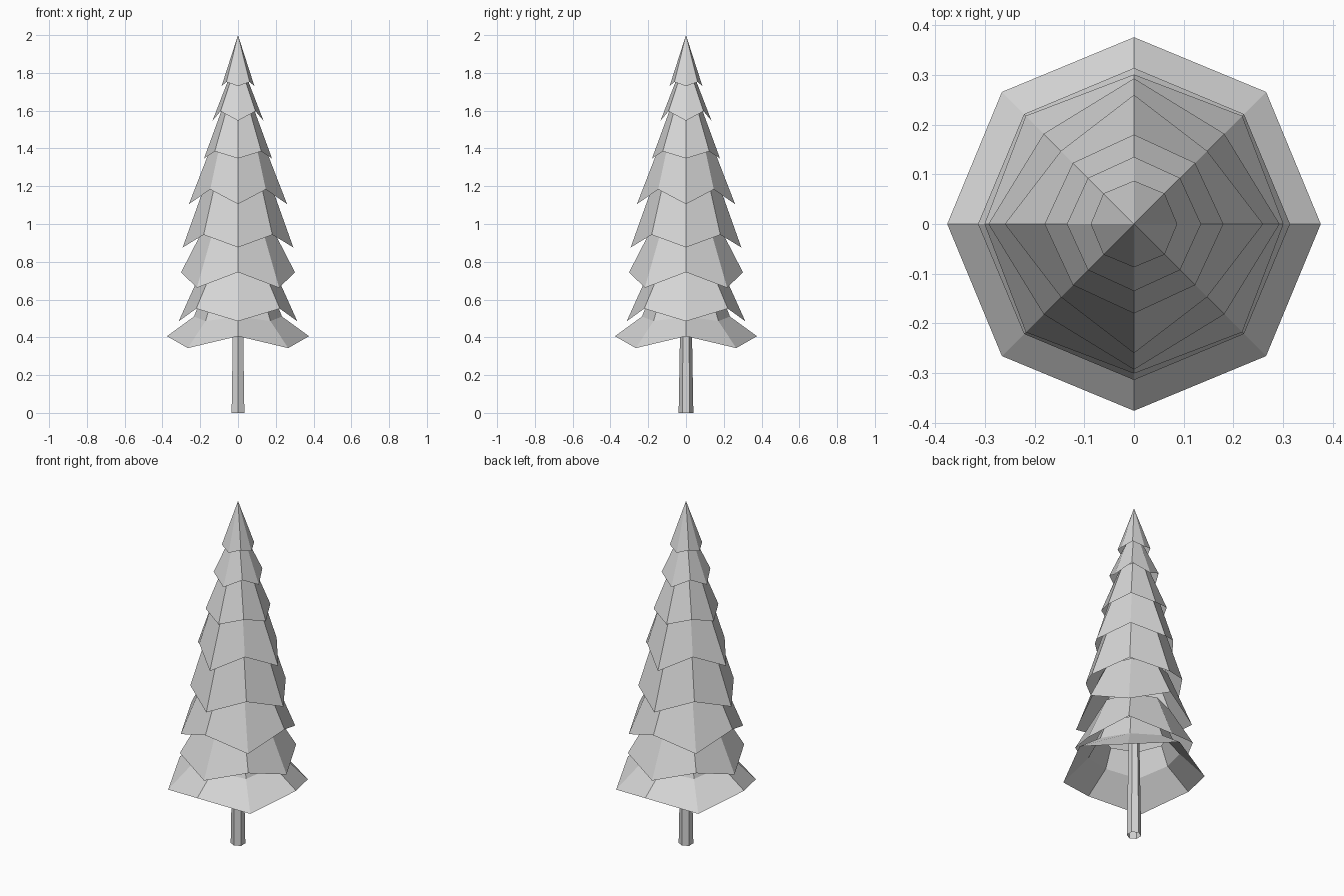
import bpy
import bmesh
from math import cos, sin, pi

cube = bpy.data.objects.get("Cube")
if cube:
    bpy.data.objects.remove(cube)

grey = bpy.data.materials.new("pale_grey")
grey.use_nodes = True
colour = (0.67, 0.67, 0.67, 1)
grey.diffuse_color = colour
grey.node_tree.nodes["Principled BSDF"].inputs["Base Color"].default_value = colour


def finish(name, bm):
    mesh = bpy.data.meshes.new(name)
    bm.to_mesh(mesh)
    bm.free()
    mesh.materials.append(grey)
    obj = bpy.data.objects.new(name, mesh)
    bpy.context.collection.objects.link(obj)
    return obj


def ring(bm, sides, axis, diagonal, turn=0):
    """Ring whose even and odd corners have their own (radius, height)."""
    verts = []
    for i in range(sides):
        r, z = diagonal if i % 2 else axis
        a = turn + 2 * pi * i / sides
        verts.append(bm.verts.new((r * cos(a), r * sin(a), z)))
    return verts


def bridge(bm, lower, upper):
    n = len(lower)
    for i in range(n):
        j = (i + 1) % n
        bm.faces.new((lower[i], lower[j], upper[j], upper[i]))


def skirt(name, *levels):
    """Open eight-sided skirt, each level given as (axis, diagonal) from the hem up."""
    bm = bmesh.new()
    rings = [ring(bm, 8, a, d) for a, d in levels]
    for lower, upper in zip(rings, rings[1:]):
        bridge(bm, lower, upper)
    return finish(name, bm)


# Pointed treetop
bm = bmesh.new()
hem = ring(bm, 8, (0.087, 1.73), (0.087, 1.752))
tip = bm.verts.new((0, 0, 2))
for i in range(8):
    bm.faces.new((hem[i], hem[(i + 1) % 8], tip))
finish("treetop", bm)

# Branch tiers: axis hem, diagonal hem, top ring
tiers = [
    ((0.135, 1.547), (0.131, 1.597), (0.045, 1.78)),
    ((0.18, 1.347), (0.174, 1.385), (0.08, 1.62)),
    ((0.26, 1.105), (0.208, 1.183), (0.13, 1.44)),
    ((0.293, 0.876), (0.257, 0.943), (0.17, 1.22)),
    ((0.301, 0.745), (0.308, 0.662), (0.18, 0.98)),
    ((0.314, 0.485), (0.313, 0.552), (0.19, 0.76)),
]
for n, (axis, diagonal, top) in enumerate(tiers, 1):
    skirt(f"branch_tier_{n}", (axis, diagonal), (top, top))

# Flared bottom tier
skirt("bottom_branch_tier",
      ((0.376, 0.406), (0.376, 0.343)),
      ((0.233, 0.51), (0.243, 0.486)),
      ((0.19, 0.62), (0.19, 0.62)))

# Tapered six-sided trunk, open at the foot
bm = bmesh.new()
foot = ring(bm, 6, (0.039, 0), (0.039, 0), pi / 2)
head = ring(bm, 6, (0.026, 0.75), (0.026, 0.75), pi / 2)
bridge(bm, foot, head)
finish("trunk", bm)
